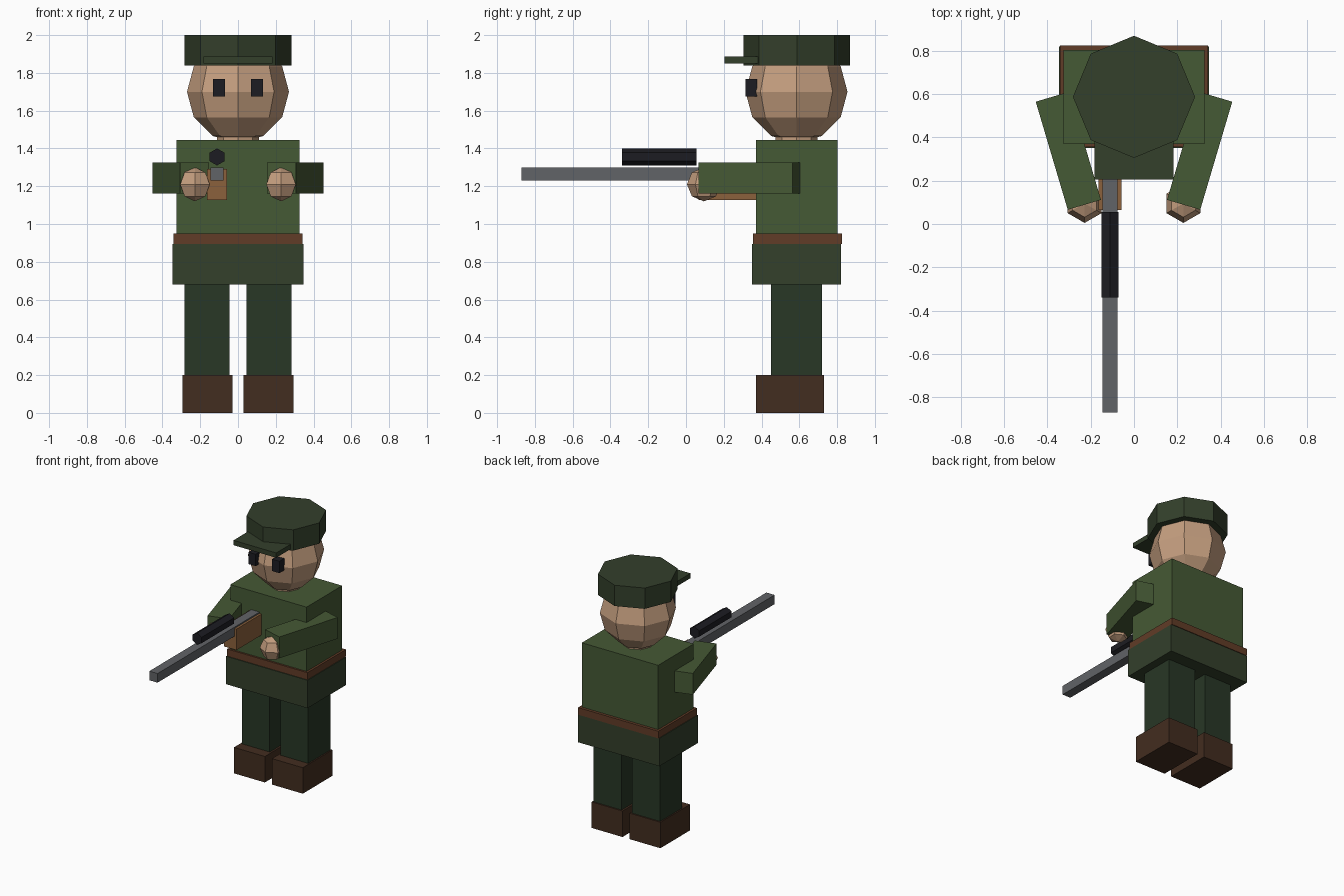
import bpy, bmesh, math
from mathutils import Matrix

if "Cube" in bpy.data.objects:
    bpy.data.objects.remove(bpy.data.objects["Cube"])


def material(name, rgb):
    m = bpy.data.materials.new(name)
    m.diffuse_color = (*rgb, 1)
    m.use_nodes = True
    m.node_tree.nodes["Principled BSDF"].inputs["Base Color"].default_value = m.diffuse_color
    return m


GREEN = material("tunic_green", (0.06, 0.10, 0.035))
DARK = material("cap_green", (0.033, 0.05, 0.024))
TROUSER = material("trouser_green", (0.021, 0.038, 0.019))
LEATHER = material("belt_brown", (0.12, 0.045, 0.02))
BOOT = material("boot_brown", (0.055, 0.026, 0.014))
SKIN = material("skin", (0.55, 0.34, 0.21))
WOOD = material("wood", (0.26, 0.12, 0.045))
BLACK = material("black", (0.012, 0.012, 0.016))
METAL = material("gunmetal", (0.12, 0.125, 0.135))


def finish(name, bm, mat):
    me = bpy.data.meshes.new(name)
    bm.to_mesh(me)
    bm.free()
    me.materials.append(mat)
    ob = bpy.data.objects.new(name, me)
    bpy.context.collection.objects.link(ob)
    return ob


def box(name, x, y, z, mat):
    """Box from (min, max) ranges."""
    bm = bmesh.new()
    bmesh.ops.create_cube(bm, size=1)
    for v in bm.verts:
        v.co = [r[0] + (c + 0.5) * (r[1] - r[0]) for c, r in zip(v.co, (x, y, z))]
    return finish(name, bm, mat)


def ball(name, loc, r, seg, rings, mat):
    bm = bmesh.new()
    bmesh.ops.create_uvsphere(bm, u_segments=seg, v_segments=rings, radius=r,
                              matrix=Matrix.Translation(loc))
    return finish(name, bm, mat)


def prism(name, loc, r, depth, seg, mat, tilt=0):
    bm = bmesh.new()
    bmesh.ops.create_cone(bm, cap_ends=True, segments=seg, radius1=r, radius2=r, depth=depth,
                          matrix=Matrix.Translation(loc) @ Matrix.Rotation(tilt, 4, 'X'))
    return finish(name, bm, mat)


# Body
box("tunic", (-0.325, 0.325), (0.37, 0.803), (0.95, 1.445), GREEN)
box("belt", (-0.342, 0.342), (0.356, 0.825), (0.895, 0.95), LEATHER)
box("tunic_skirt", (-0.347, 0.347), (0.35, 0.82), (0.68, 0.895), DARK)

# Head and cap
prism("neck", (0, 0.585, 1.44), 0.11, 0.08, 8, SKIN)
ball("head", (0, 0.585, 1.70), 0.27, 8, 6, SKIN)
prism("cap", (0, 0.587, 1.92), 0.282, 0.16, 8, DARK)
box("cap_brim", (-0.182, 0.182), (0.205, 0.40), (1.85, 1.887), DARK)

# Paired parts
for side, s in (("right", -1), ("left", 1)):
    def span(a, b):
        return tuple(sorted((s * a, s * b)))
    box(side + "_boot", span(0.03, 0.293), (0.37, 0.73), (0, 0.2), BOOT)
    box(side + "_leg", span(0.045, 0.283), (0.45, 0.72), (0.2, 0.68), TROUSER)
    box(side + "_eye", span(0.07, 0.132), (0.315, 0.375), (1.676, 1.767), BLACK)
    arm = box(side + "_arm", (-0.08, 0.08), (-0.26, 0.26), (-0.082, 0.082), GREEN)
    arm.location = (s * 0.303, 0.338, 1.244)
    arm.rotation_euler.z = s * math.radians(-16.5)
    ball(side + "_hand", (s * 0.228, 0.095, 1.21), 0.09, 6, 4, SKIN)

# Rifle
box("rifle_stock", (-0.163, -0.058), (0.065, 0.45), (1.128, 1.29), WOOD)
box("rifle_barrel", (-0.146, -0.076), (-0.87, 0.40), (1.23, 1.30), METAL)
prism("rifle_scope", (-0.111, -0.142, 1.355), 0.045, 0.395, 6, BLACK, math.pi / 2)
